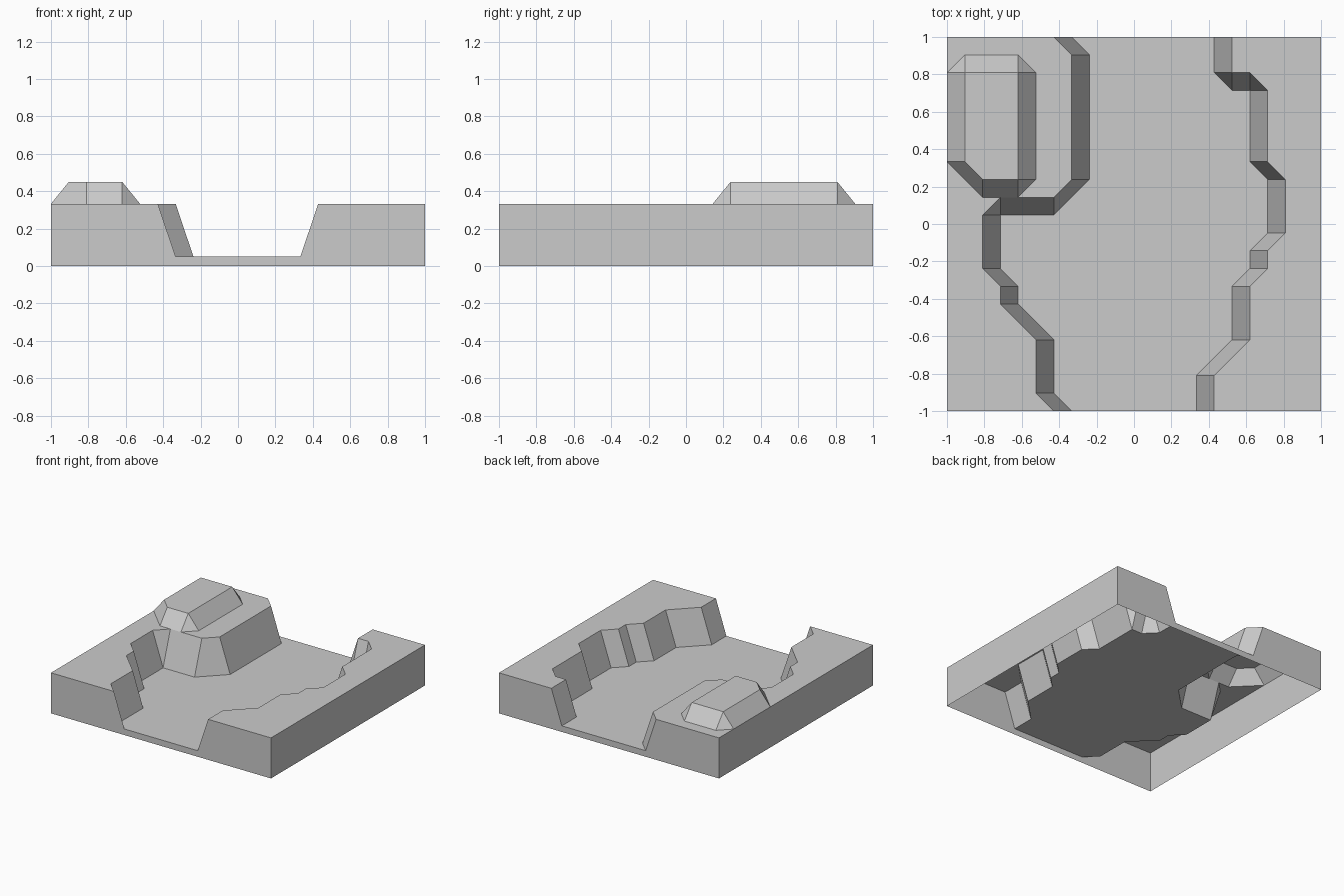
import bpy
import bmesh

# Remove the default object
cube = bpy.data.objects.get("Cube")
if cube:
    bpy.data.objects.remove(cube, do_unlink=True)

# The plan is laid out on a square grid of cells; heights are in units
CELLS = 21
BASE, BED, BANK, SUMMIT = 0.0, 0.05, 0.333, 0.45

# Single stone grey colour
stone = bpy.data.materials.new("stone_grey")
stone.use_nodes = True
GREY = (0.6, 0.6, 0.6, 1)
stone.diffuse_color = GREY
stone.node_tree.nodes["Principled BSDF"].inputs["Base Color"].default_value = GREY


def level(points, height):
    """Place a list of plan points at one height."""
    return [(x, y, height) for x, y in points]


def strip(upper, lower):
    """Quads between two matching paths."""
    return [[upper[i], upper[i + 1], lower[i + 1], lower[i]]
            for i in range(len(upper) - 1)]


def build(name, polygons):
    """Make one flat-shaded object from polygons given in grid cells."""
    bm = bmesh.new()
    verts = {}
    for polygon in polygons:
        corners = []
        for point in polygon:
            if point not in verts:
                x, y, z = point
                verts[point] = bm.verts.new((2 * x / CELLS - 1, 2 * y / CELLS - 1, z))
            if verts[point] not in corners:
                corners.append(verts[point])
        if len(corners) < 3:
            continue
        face = bm.faces.new(corners)
        face.normal_update()
        # Slopes and tops face up, upright walls face away from the middle
        normal = face.normal
        centre = face.calc_center_bounds()
        centre.z = 0
        upright = abs(normal.z) < 0.001
        if (normal.dot(centre) if upright else normal.z) < 0:
            face.normal_flip()
    mesh = bpy.data.meshes.new(name)
    bm.to_mesh(mesh)
    bm.free()
    mesh.materials.append(stone)
    obj = bpy.data.objects.new(name, mesh)
    bpy.context.collection.objects.link(obj)
    return obj


# Bank edges from back to front: the rim at the top, the toe on the bed
left_rim = [(6, 21), (7, 20), (7, 13), (6, 12), (3, 12), (2, 11),
            (2, 8), (3, 7), (3, 6), (5, 4), (5, 1), (6, 0)]
left_toe = [(7, 21), (8, 20), (8, 13), (6, 11), (3, 11), (3, 11),
            (3, 8), (4, 7), (4, 6), (6, 4), (6, 1), (7, 0)]
right_rim = [(16, 21), (16, 19), (16, 19), (17, 19), (18, 18), (18, 14), (19, 13),
             (19, 10), (18, 9), (18, 8), (17, 7), (17, 4), (15, 2), (15, 0)]
right_toe = [(x - 1, y) for x, y in right_rim]
right_toe[2:4] = [(16, 18), (17, 18)]

# Mound outline and the matching outline of its flat top
mound_foot = [(0, 19), (1, 20), (4, 20), (5, 19), (5, 13), (4, 12), (2, 12), (0, 14)]
mound_top = [(1, 19), (1, 19), (4, 19), (4, 19), (4, 13), (4, 13), (2, 13), (1, 14)]

# Sloping cliffs
build("west_cliff", strip(level(left_rim, BANK), level(left_toe, BED)))
build("east_cliff", strip(level(right_rim, BANK), level(right_toe, BED)))

# Flat valley bed between the two toes
build("valley_bed", [level(left_toe + right_toe[::-1], BED)])

# Flat bank tops; the mound splits the west one into two pieces
north = [(0, CELLS)] + left_rim[:4] + mound_foot[5:1:-1] + mound_foot[1::-1]
south = mound_foot[:5:-1] + left_rim[4:] + [(0, 0)]
build("west_bank_top", [level(north, BANK), level(south, BANK)])
build("east_bank_top", [level(right_rim + [(CELLS, 0), (CELLS, CELLS)], BANK)])

# Mound with bevelled sides, open beneath
foot = level(mound_foot + mound_foot[:1], BANK)
crown = level(mound_top + mound_top[:1], SUMMIT)
build("mound", strip(crown, foot) + [crown])

# Outer walls, open underneath
for name, x in (("west_wall", 0), ("east_wall", CELLS)):
    edge = [(x, 0), (x, CELLS)]
    build(name, strip(level(edge, BANK), level(edge, BASE)))

for name, end, y in (("back_wall", 0, CELLS), ("front_wall", -1, 0)):
    build(name, [level([(CELLS, y), (0, y)], BASE)
                 + level([(0, y), left_rim[end]], BANK)
                 + level([left_toe[end], right_toe[end]], BED)
                 + level([right_rim[end], (CELLS, y)], BANK)])
